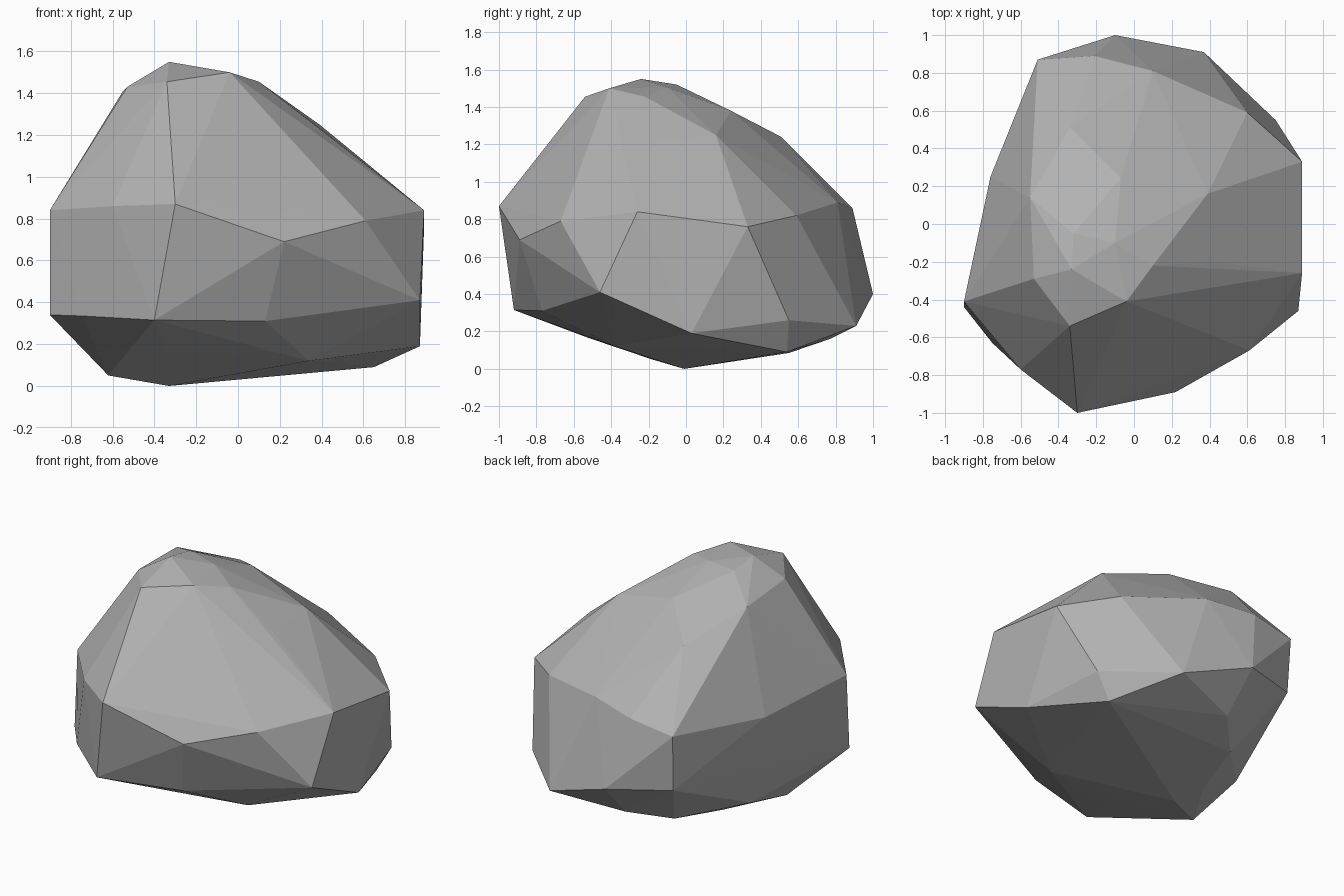
import bpy
import bmesh

cube = bpy.data.objects.get("Cube")
if cube:
    bpy.data.objects.remove(cube, do_unlink=True)

# Corners of the boulder, in rings from the top down
CROWN = [
    (-0.33, -0.24, 1.55), (-0.04, -0.41, 1.50), (-0.32, -0.05, 1.52),
    (-0.10, -0.10, 1.505), (0.10, -0.22, 1.455), (-0.34, -0.54, 1.455),
    (-0.53, -0.29, 1.43), (-0.55, 0.14, 1.41), (-0.07, 0.24, 1.38),
    (-0.34, 0.51, 1.24), (0.39, 0.16, 1.25), (0.42, -0.20, 1.21),
]
SHOULDER = [
    (-0.30, -1.00, 0.87), (0.22, -0.89, 0.69), (0.61, -0.67, 0.79),
    (0.89, -0.26, 0.84), (0.89, 0.33, 0.76), (0.60, 0.59, 0.82),
    (0.10, 0.81, 0.89), (-0.21, 0.89, 0.86), (-0.51, 0.87, 0.81),
    (-0.76, 0.25, 0.77), (-0.90, -0.41, 0.84), (-0.60, -0.77, 0.86),
]
SKIRT = [
    (-0.40, -0.92, 0.315), (0.13, -0.77, 0.31), (0.87, -0.46, 0.41),
    (0.87, 0.03, 0.19), (0.75, 0.55, 0.26), (0.37, 0.91, 0.23),
    (-0.10, 1.00, 0.40), (-0.50, 0.85, 0.44), (-0.90, -0.44, 0.34),
    (-0.75, -0.63, 0.335),
]
BASE = [
    (0.34, -0.38, 0.12), (0.65, 0.54, 0.09), (-0.09, 0.77, 0.16),
    (-0.30, 0.55, 0.085), (-0.63, 0.21, 0.15), (-0.62, -0.18, 0.05),
    (-0.40, 0.18, 0.03), (0.03, 0.17, 0.04), (-0.33, -0.01, 0.0),
    (-0.34, -0.52, 0.165),
]

# Stone colour
stone = bpy.data.materials.new("stone_grey")
stone.use_nodes = True
grey = (0.45, 0.45, 0.45, 1.0)
stone.diffuse_color = grey
bsdf = stone.node_tree.nodes["Principled BSDF"]
bsdf.inputs["Base Color"].default_value = grey
bsdf.inputs["Roughness"].default_value = 0.9

# Wrap the corners in a faceted skin
bm = bmesh.new()
for point in CROWN + SHOULDER + SKIRT + BASE:
    bm.verts.new(point)
bmesh.ops.convex_hull(bm, input=bm.verts[:])
loose = [v for v in bm.verts if not v.link_faces]
bmesh.ops.delete(bm, geom=loose, context="VERTS")
bmesh.ops.recalc_face_normals(bm, faces=bm.faces[:])

mesh = bpy.data.meshes.new("boulder")
bm.to_mesh(mesh)
bm.free()
mesh.materials.append(stone)
boulder = bpy.data.objects.new("boulder", mesh)
bpy.context.collection.objects.link(boulder)
